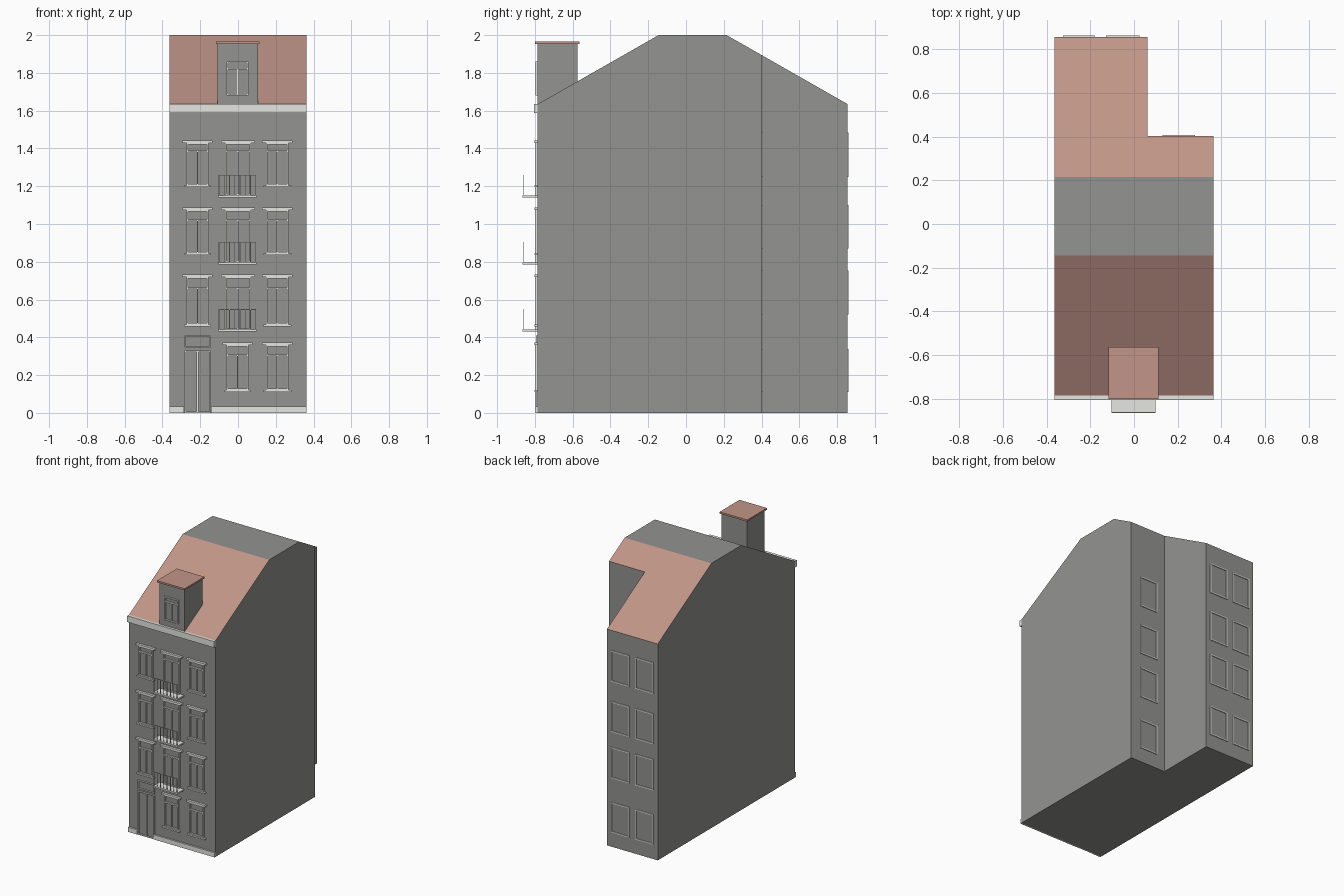
import bpy, bmesh
from mathutils import Vector

if "Cube" in bpy.data.objects:
    bpy.data.objects.remove(bpy.data.objects["Cube"])

X, FRONT, BACK = 0.3625, -0.785, 0.855
EAVES, TOP = 1.635, 2.0


def material(name, rgb):
    m = bpy.data.materials.new(name)
    m.diffuse_color = (*rgb, 1)
    m.use_nodes = True
    m.node_tree.nodes["Principled BSDF"].inputs["Base Color"].default_value = m.diffuse_color
    return m


WALL = material("grey wall", (0.292, 0.292, 0.283))
ROOF = material("terracotta roof", (0.533, 0.301, 0.246))
TRIM = material("pale trim", (0.79, 0.79, 0.755))


def finish(bm, name, *mats):
    bmesh.ops.recalc_face_normals(bm, faces=bm.faces)
    mesh = bpy.data.meshes.new(name)
    bm.to_mesh(mesh)
    bm.free()
    for m in mats:
        mesh.materials.append(m)
    ob = bpy.data.objects.new(name, mesh)
    bpy.context.collection.objects.link(ob)
    return ob


def box(bm, x0, x1, y0, y1, z0, z1):
    verts = bmesh.ops.create_cube(bm, size=1)["verts"]
    for v in verts:
        v.co = Vector(((x0 + x1) / 2 + v.co.x * (x1 - x0),
                       (y0 + y1) / 2 + v.co.y * (y1 - y0),
                       (z0 + z1) / 2 + v.co.z * (z1 - z0)))


def frame(bm, x0, x1, y0, y1, z0, z1, t):
    box(bm, x0, x0 + t, y0, y1, z0, z1)
    box(bm, x1 - t, x1, y0, y1, z0, z1)
    box(bm, x0 + t, x1 - t, y0, y1, z1 - t, z1)
    box(bm, x0 + t, x1 - t, y0, y1, z0, z0 + t)


def boxes(name, mat, items):
    bm = bmesh.new()
    for b in items:
        box(bm, *b)
    return finish(bm, name, mat)


# House body: L-shaped footprint raised, then cut by the two roof slopes
bm = bmesh.new()
plan = [(-X, FRONT), (X, FRONT), (X, 0.402), (0.062, 0.402), (0.062, BACK), (-X, BACK)]
base = bm.faces.new([bm.verts.new((x, y, 0)) for x, y in plan])
up = bmesh.ops.extrude_face_region(bm, geom=[base], use_keep_orig=True)["geom"]
for v in up:
    if isinstance(v, bmesh.types.BMVert):
        v.co.z = TOP
for y, side in ((FRONT, -1), (BACK, 1)):
    cut = bmesh.ops.bisect_plane(
        bm, geom=bm.verts[:] + bm.edges[:] + bm.faces[:], dist=1e-5,
        plane_co=(0, y, EAVES), plane_no=(0, side * 0.365, 0.64), clear_outer=True)
    rim = [e for e in bm.edges if e.is_boundary]
    bmesh.ops.contextual_create(bm, geom=rim)
bmesh.ops.recalc_face_normals(bm, faces=bm.faces)
for f in bm.faces:
    f.material_index = 1 if 0.3 < f.normal.z < 0.98 else 0
finish(bm, "house_body", WALL, ROOF)

# Dormer
boxes("dormer_walls", WALL, [(-0.108, 0.105, FRONT - 0.001, -0.575, EAVES, 1.955)])
boxes("dormer_roof", ROOF, [(-0.117, 0.113, -0.8, -0.563, 1.952, 1.965)])

# Cornice and plinth, the plinth broken by the door
boxes("cornice", TRIM, [(-X, X, -0.805, FRONT, 1.588, EAVES)])
boxes("plinth", TRIM, [(-X, -0.285, -0.797, FRONT, 0, 0.035),
                       (-0.143, X, -0.797, FRONT, 0, 0.035)])

# Front windows: x0, x1, bottom, top, drop to transom, has lintel and sill
windows = []
for top, sill, floor, drop in ((1.43, 1.205, 1.15, 0.045), (1.075, 0.845, 0.795, 0.055),
                               (0.72, 0.468, 0.44, 0.06)):
    windows += [(-0.273, -0.157, sill, top, drop, True),
                (-0.07, 0.068, floor, top, drop, True),
                (0.148, 0.268, sill, top, drop, True)]
windows += [(-0.06, 0.056, 0.12, 0.36, 0.055, True),
            (0.148, 0.268, 0.12, 0.36, 0.055, True),
            (-0.06, 0.056, 1.68, 1.86, 0.038, False)]
bm, lintels, sills = bmesh.new(), [], []
for x0, x1, z0, z1, drop, dressed in windows:
    frame(bm, x0, x1, -0.797, FRONT, z0, z1, 0.008)
    mid, bar = (x0 + x1) / 2, z1 - drop
    box(bm, x0 + 0.008, x1 - 0.008, -0.795, FRONT, bar - 0.005, bar + 0.005)
    box(bm, mid - 0.003, mid + 0.003, -0.793, FRONT, z0 + 0.008, bar - 0.005)
    if dressed:
        lintels.append((x0 - 0.021, x1 + 0.021, -0.803, FRONT, z1, z1 + 0.013))
        sills.append((x0 - 0.014, x1 + 0.014, -0.803, FRONT, z0 - 0.01, z0))
finish(bm, "front_window_frames", TRIM)
boxes("lintels", TRIM, lintels)
boxes("sills", TRIM, sills)

# Double entrance door with a panel above
bm = bmesh.new()
frame(bm, -0.283, -0.145, -0.795, FRONT, 0, 0.33, 0.007)
box(bm, -0.22, -0.208, -0.797, FRONT, 0.007, 0.323)
frame(bm, -0.283, -0.145, -0.795, FRONT, 0.345, 0.41, 0.006)
finish(bm, "entrance_door_frame", TRIM)

# Balconies: slab, thin front bars and handrail
slabs, rails = [], []
for z in (1.14, 0.785, 0.43):
    slabs.append((-0.104, 0.098, -0.865, FRONT, z, z + 0.011))
    rails.append((-0.102, 0.096, -0.864, -0.860, z + 0.116, z + 0.12))
    for i in range(8):
        x = -0.1 + i * 0.194 / 7
        rails.append((x - 0.002, x + 0.002, -0.864, -0.860, z + 0.011, z + 0.116))
boxes("balcony_slabs", TRIM, slabs)
boxes("balcony_railings", TRIM, rails)

# Rear windows on the wing and on the set-back wall
bm = bmesh.new()
for z0, z1 in ((1.25, 1.485), (0.87, 1.1), (0.52, 0.755), (0.11, 0.338)):
    for x0, x1, y in ((-0.325, -0.178, BACK), (-0.127, 0.026, BACK), (0.13, 0.28, 0.402)):
        frame(bm, x0, x1, y, y + 0.006, z0, z1, 0.008)
finish(bm, "rear_window_frames", TRIM)
